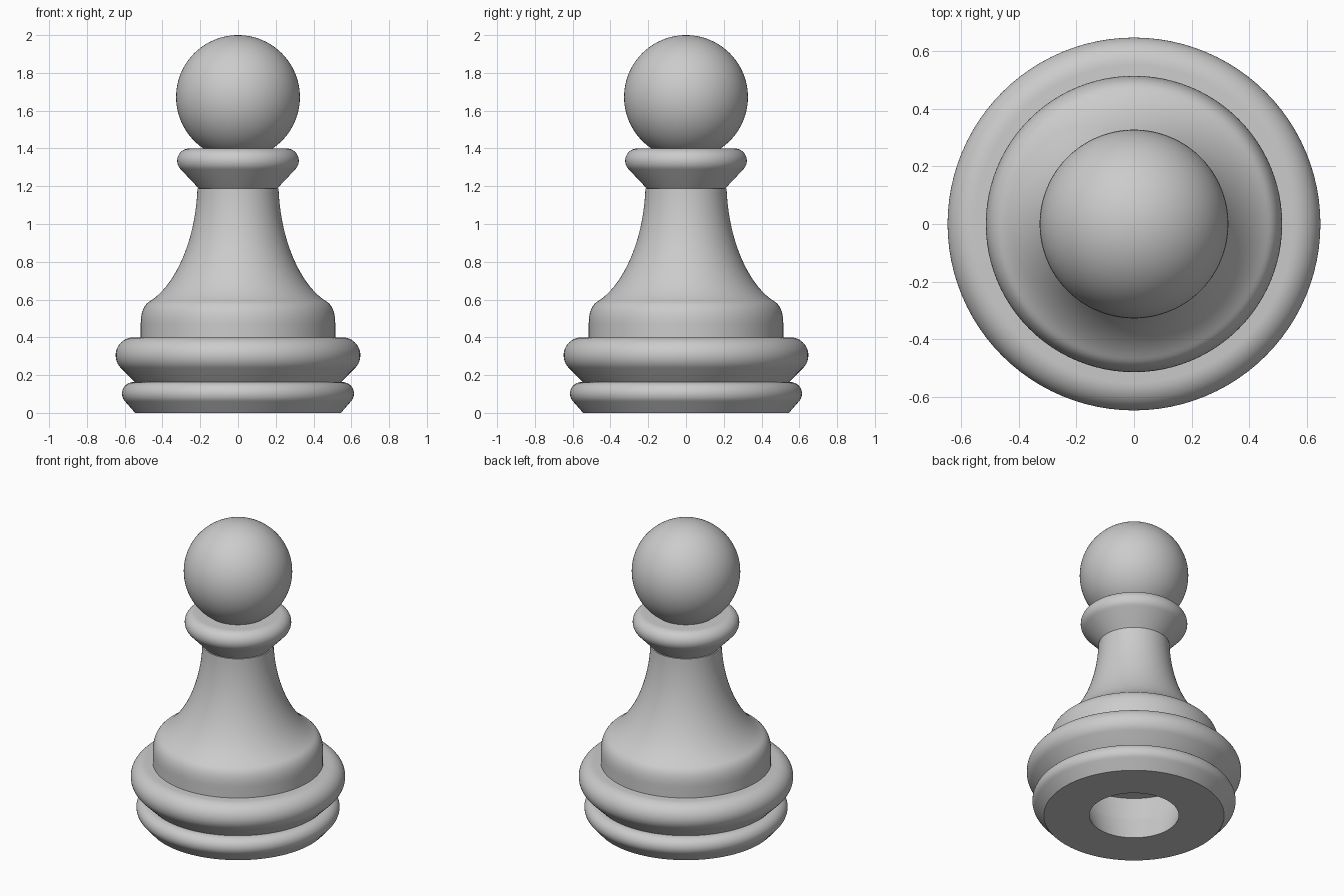
import bpy, bmesh, math
from mathutils import Vector
from mathutils.geometry import interpolate_bezier

cube = bpy.data.objects.get("Cube")
if cube:
    bpy.data.objects.remove(cube, do_unlink=True)

# Single plain grey finish
grey = bpy.data.materials.new("plain grey")
grey.use_nodes = True
grey.diffuse_color = (0.6, 0.6, 0.6, 1)
grey.node_tree.nodes["Principled BSDF"].inputs["Base Color"].default_value = (0.6, 0.6, 0.6, 1)


def arc(r, z, radius, start, end, steps=16):
    """Points (radius, height) along a circular arc, angles in degrees."""
    angles = [math.radians(start + (end - start) * i / steps) for i in range(steps + 1)]
    return [(r + radius * math.cos(a), z + radius * math.sin(a)) for a in angles]


def bezier(*points, steps=20):
    """Points along one cubic curve in the profile plane."""
    return [tuple(p) for p in interpolate_bezier(*[Vector(p) for p in points], steps)]


def lathe(name, profile, closed=False, segments=96):
    """Turn a (radius, height) profile around the z axis."""
    bm = bmesh.new()
    verts = [bm.verts.new((r, 0, z)) for r, z in profile]
    edges = [bm.edges.new(pair) for pair in zip(verts, verts[1:])]
    if closed:
        edges.append(bm.edges.new((verts[-1], verts[0])))
    bmesh.ops.spin(bm, geom=verts + edges, cent=(0, 0, 0), axis=(0, 0, 1),
                   angle=math.tau, steps=segments)
    bmesh.ops.remove_doubles(bm, verts=bm.verts, dist=0.0004)
    bmesh.ops.recalc_face_normals(bm, faces=bm.faces)
    mesh = bpy.data.meshes.new(name)
    bm.to_mesh(mesh)
    bm.free()
    mesh.materials.append(grey)
    obj = bpy.data.objects.new(name, mesh)
    bpy.context.collection.objects.link(obj)
    bpy.ops.object.select_all(action='DESELECT')
    obj.select_set(True)
    bpy.context.view_layer.objects.active = obj
    bpy.ops.object.shade_smooth_by_angle(angle=math.radians(30))
    return obj


# Lower base ring, open in the middle
lathe("lower_base_ring",
      [(0.33, 0.163), (0.27, 0), (0.545, 0)] + arc(0.553, 0.102, 0.061, -45, 90),
      closed=True)

# Upper base ring, closing the hollow from above
lathe("upper_base_ring",
      [(0, 0.337), (0.38, 0.337), (0.33, 0.163), (0.545, 0.163)]
      + arc(0.553, 0.305, 0.095, -45, 90) + [(0, 0.4)])

# Rounded shoulder flowing into the flared stem
lathe("body",
      [(0, 0.39), (0.515, 0.39)]
      + bezier((0.515, 0.47), (0.515, 0.52), (0.505, 0.57), (0.465, 0.592), steps=12)
      + bezier((0.465, 0.592), (0.34, 0.67), (0.225, 0.9), (0.215, 1.187), steps=28)[1:]
      + [(0, 1.187)])

# Collar
lathe("collar",
      [(0, 1.185), (0.205, 1.185)] + arc(0.257, 1.335, 0.065, -45, 90) + [(0, 1.4)])

# Round head
lathe("head", [(0, 1.344)] + arc(0, 1.672, 0.328, -90, 90, 48)[1:-1] + [(0, 2.0)])
